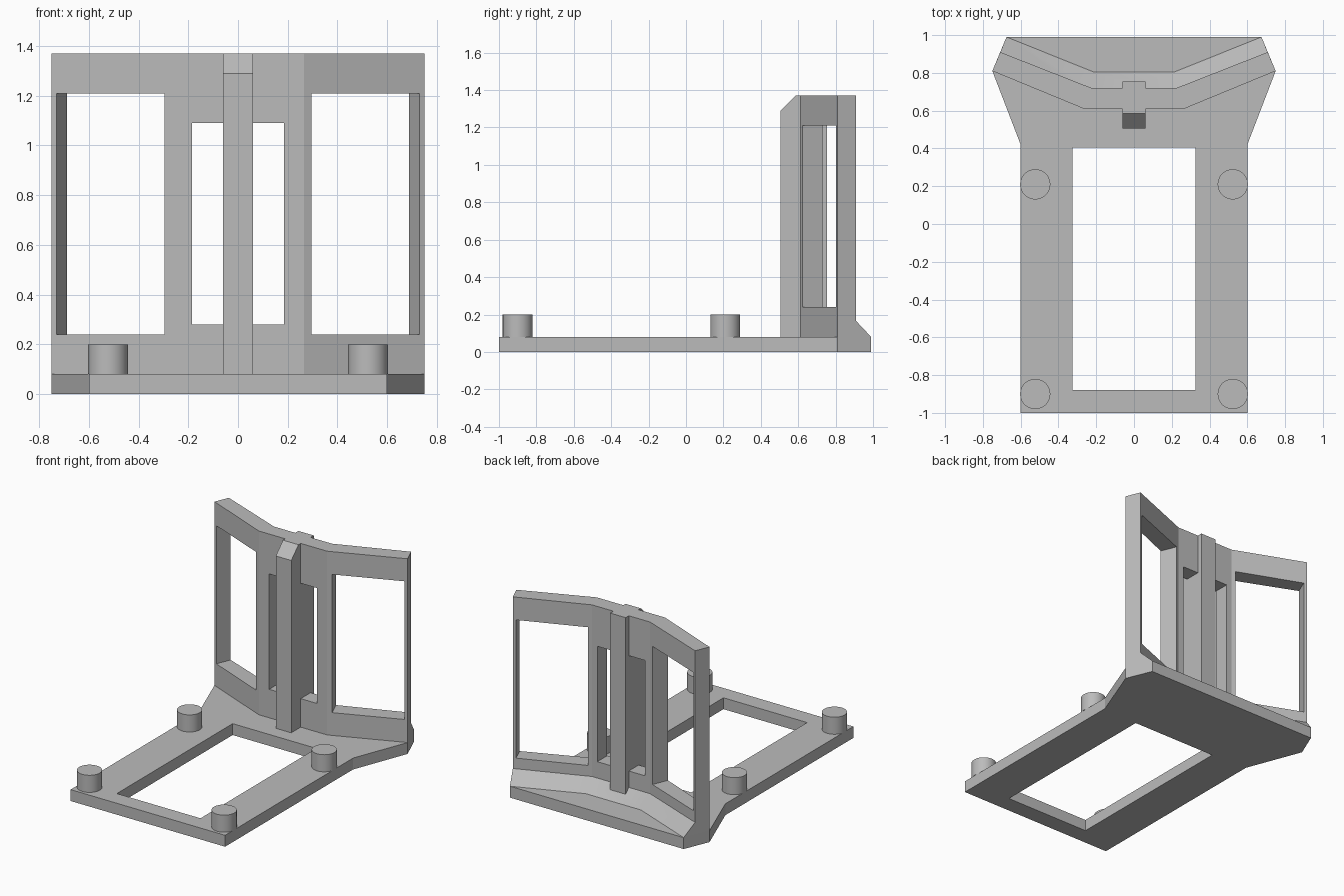
import bpy, bmesh
from math import atan2, cos, pi
from mathutils import Matrix, Vector

cube = bpy.data.objects.get("Cube")
if cube:
    bpy.data.objects.remove(cube, do_unlink=True)

grey = bpy.data.materials.new("light grey plastic")
grey.use_nodes = True
colour = (0.5, 0.5, 0.5, 1)
grey.diffuse_color = colour
grey.node_tree.nodes["Principled BSDF"].inputs["Base Color"].default_value = colour

PLATE, TOP = 0.08, 1.37


def make(name, bm):
    bmesh.ops.recalc_face_normals(bm, faces=bm.faces)
    mesh = bpy.data.meshes.new(name)
    bm.to_mesh(mesh)
    bm.free()
    mesh.materials.append(grey)
    obj = bpy.data.objects.new(name, mesh)
    bpy.context.collection.objects.link(obj)
    return obj


def loft(name, sections):
    """Skin a row of matching closed sections and cap both ends."""
    bm = bmesh.new()
    rings = [[bm.verts.new(p) for p in s] for s in sections]
    for a, b in zip(rings, rings[1:]):
        for i in range(len(a)):
            j = (i + 1) % len(a)
            bm.faces.new((a[i], a[j], b[j], b[i]))
    bm.faces.new(rings[0])
    bm.faces.new(rings[-1])
    return make(name, bm)


def box(name, size, centre, angle=0):
    bm = bmesh.new()
    bmesh.ops.create_cube(bm, size=1)
    m = Matrix.Translation(centre) @ Matrix.Rotation(angle, 4, "Z") @ Matrix.Diagonal((*size, 1))
    bm.transform(m)
    return make(name, bm)


def cylinder(name, radius, depth, centre, axis=(0, 0, 1)):
    bm = bmesh.new()
    bmesh.ops.create_cone(bm, cap_ends=True, segments=48, radius1=radius, radius2=radius, depth=depth)
    bm.transform(Matrix.Translation(centre) @ Vector(axis).to_track_quat("Z", "Y").to_matrix().to_4x4())
    return make(name, bm)


def combine(target, other, operation="DIFFERENCE"):
    mod = target.modifiers.new("combine", "BOOLEAN")
    mod.operation, mod.object, mod.solver = operation, other, "EXACT"
    other.hide_render = True
    bpy.context.view_layer.objects.active = target
    bpy.ops.object.modifier_apply(modifier=mod.name)
    bpy.data.objects.remove(other, do_unlink=True)


# Base plate with flared rear and large opening
half = [(0.6, -1), (0.6, 0.42), (0.75, 0.81), (0.675, 0.99)]
outline = half + [(-x, y) for x, y in reversed(half)]
base = loft("base_plate", [[(x, y, z) for x, y in outline] for z in (0, PLATE)])
combine(base, box("opening_cutter", (0.65, 1.285, 1), (0, -0.2375, 0)))

# Bent upright wall with sloped foot along its back
stations = [((0.75, 0.81), (0.708, 0.91), (0.675, 0.99)),
            ((0.265, 0.61), (0.225, 0.72), (0.214, 0.805))]
stations += [tuple((-x, y) for x, y in s) for s in reversed(stations)]
wall = loft("upright_wall", [
    [(*f, PLATE), (*f, TOP), (*b, TOP), (*b, 0.165), (*foot, PLATE)]
    for f, b, foot in stations])

# Wall openings: wing windows, screw holes and upper round holes
slope = 0.2 / 0.485
angle = atan2(0.2, 0.485)
for side in (-1, 1):
    def on_wing(x, z):
        return (side * x, 0.61 + (x - 0.265) * slope, z)
    combine(wall, box("window_cutter", (0.435 / cos(angle), 0.6, 0.97),
                      on_wing(0.5125, 0.725), side * angle))
    for z in (0.165, 1.285):
        combine(wall, cylinder("screw_cutter", 0.025, 0.6, on_wing(0.525, z),
                               (-side * slope, 1, 0)))
    combine(wall, cylinder("round_cutter", 0.042, 0.6, (side * 0.19, 0.66, 1.21), (0, 1, 0)))
combine(wall, box("slot_cutter", (0.37, 0.6, 0.81), (0, 0.66, 0.685)))

# Central rib through the slot, with bevelled front top
rib_profile = [(0.505, PLATE), (0.755, PLATE), (0.755, TOP), (0.585, TOP), (0.505, 1.29)]
rib = loft("centre_rib", [[(x, y, z) for y, z in rib_profile] for x in (-0.06, 0.06)])
combine(wall, rib, "UNION")

# Four hollow standoffs, bored through the plate
parts = [base, wall]
for side, label in ((-1, "right"), (1, "left")):
    for y, end in ((-0.9, "front"), (0.21, "rear")):
        x = side * 0.523
        post = cylinder(f"{end}_{label}_standoff", 0.08, 0.12, (x, y, PLATE + 0.06))
        for part in (post, base):
            combine(part, cylinder("bore_cutter", 0.042, 1, (x, y, 0)))
        parts.append(post)

bpy.ops.object.select_all(action="DESELECT")
for part in parts:
    part.select_set(True)
bpy.context.view_layer.objects.active = base
bpy.ops.object.shade_smooth_by_angle(angle=pi / 9)
